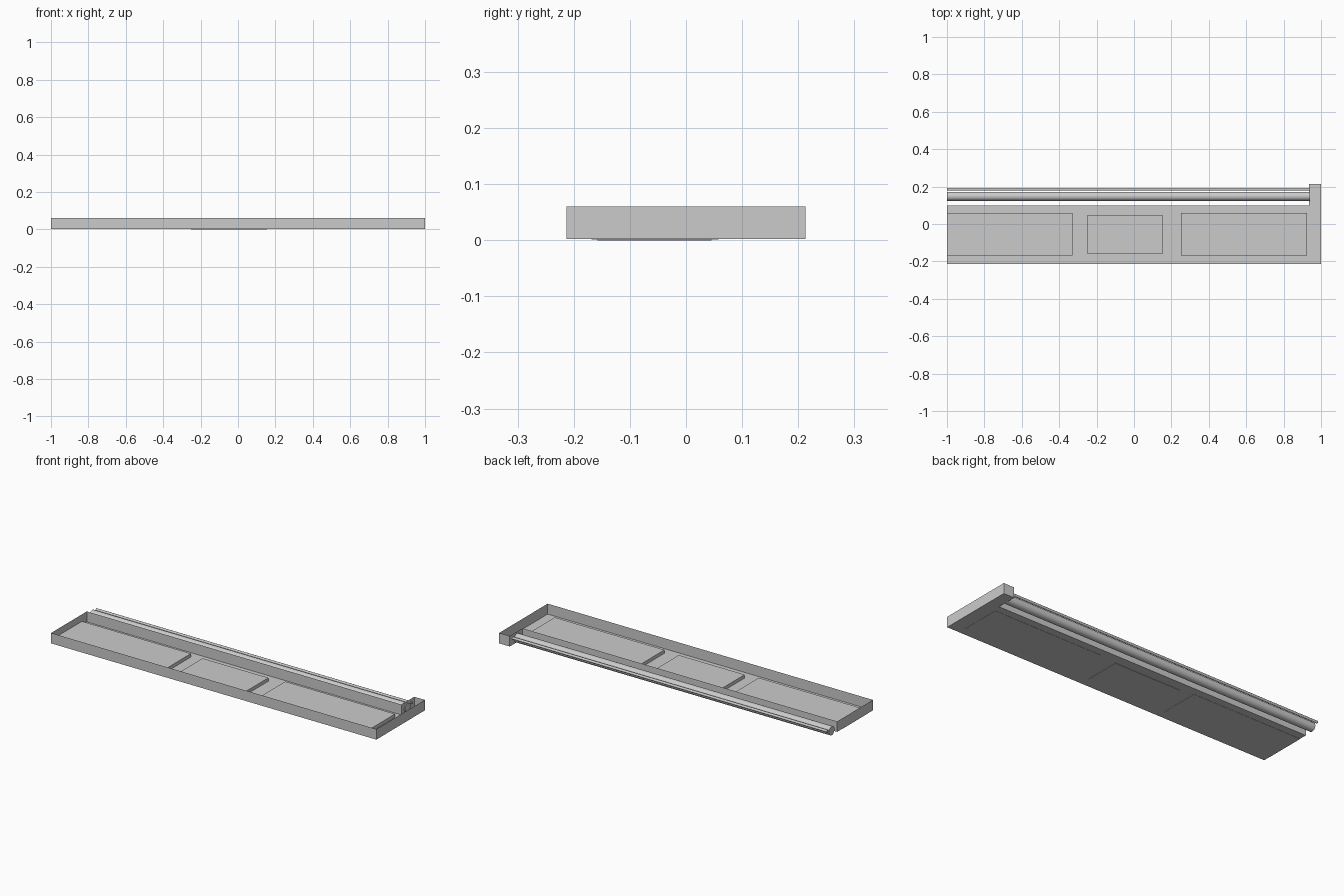
import bpy
import bmesh
from math import pi
from mathutils import Matrix

cube = bpy.data.objects.get("Cube")
if cube:
    bpy.data.objects.remove(cube, do_unlink=True)

FLOOR, RIM = 0.002, 0.06
BACK, END_X = 0.1, 0.935


def finish(bm, name):
    bmesh.ops.recalc_face_normals(bm, faces=bm.faces)
    mesh = bpy.data.meshes.new(name)
    bm.to_mesh(mesh)
    bm.free()
    obj = bpy.data.objects.new(name, mesh)
    bpy.context.collection.objects.link(obj)
    return obj


def box(name, x, y, z):
    bm = bmesh.new()
    bmesh.ops.create_cube(bm, size=1)
    for v in bm.verts:
        for i, (low, high) in enumerate((x, y, z)):
            v.co[i] = high if v.co[i] > 0 else low
    return finish(bm, name)


def rod(name, y, z, radius, x0, x1, sides=32):
    bm = bmesh.new()
    turn = Matrix.Translation(((x0 + x1) / 2, y, z)) @ Matrix.Rotation(pi / 2, 4, 'Y')
    bmesh.ops.create_cone(bm, cap_ends=True, segments=sides, radius1=radius,
                          radius2=radius, depth=x1 - x0, matrix=turn)
    obj = finish(bm, name)
    bpy.ops.object.select_all(action='DESELECT')
    obj.select_set(True)
    bpy.context.view_layer.objects.active = obj
    bpy.ops.object.shade_smooth_by_angle()
    return obj


# Open sheet tray with an L-shaped floor and upright walls
outline = [(-1, -0.213), (1, -0.213), (1, 0.213),
           (END_X, 0.213), (END_X, BACK), (-1, BACK)]
bm = bmesh.new()
floor = bm.faces.new([bm.verts.new((x, y, FLOOR)) for x, y in outline])
walls = bmesh.ops.extrude_edge_only(bm, edges=floor.edges[:])
bmesh.ops.translate(bm, vec=(0, 0, RIM - FLOOR),
                    verts=[g for g in walls["geom"] if isinstance(g, bmesh.types.BMVert)])
finish(bm, "tray")

# Raised panels on the tray floor
PANEL_TOP = 0.021
box("right_panel", (-1, -0.33), (-0.168, 0.058), (FLOOR - 0.001, PANEL_TOP))
box("middle_panel", (-0.25, 0.155), (-0.158, 0.045), (0, PANEL_TOP))
box("left_panel", (0.25, 0.925), (-0.168, 0.058), (FLOOR - 0.001, PANEL_TOP))

# Roller and thin guide rod behind the tray
rod("roller", 0.148, 0.026, 0.024, -1, 0.94)
rod("guide_rod", 0.185, 0.038, 0.007, -1, 0.94, sides=16)
